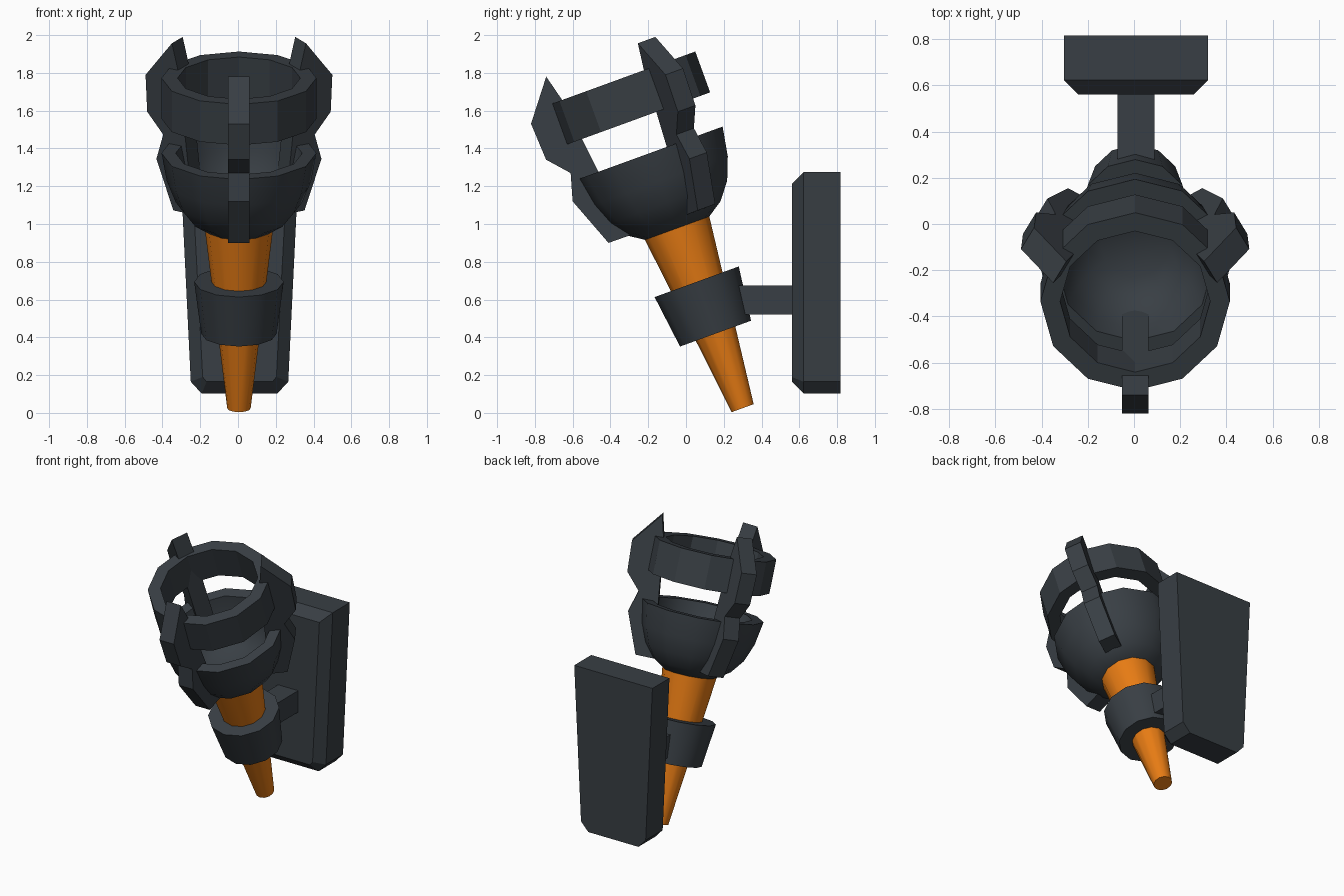
import bpy, bmesh, math
from mathutils import Matrix, Vector

if "Cube" in bpy.data.objects:
    bpy.data.objects.remove(bpy.data.objects["Cube"])

def material(name, col):
    m = bpy.data.materials.new(name)
    m.diffuse_color = (*col, 1)
    m.use_nodes = True
    m.node_tree.nodes["Principled BSDF"].inputs["Base Color"].default_value = m.diffuse_color
    return m

IRON = material("dark iron", (0.040, 0.049, 0.058))
ORANGE = material("orange grip", (0.80, 0.20, 0.007))

# Tilted frame shared by all torch parts: local z runs along the torch
TORCH = Matrix.Translation((0.005, 0.30, 0.025)) @ Matrix.Rotation(math.radians(20), 4, 'X')

def finish(name, bm, mat, matrix=Matrix(), smooth=None):
    bm.transform(matrix)
    bmesh.ops.recalc_face_normals(bm, faces=bm.faces[:])
    me = bpy.data.meshes.new(name)
    bm.to_mesh(me)
    bm.free()
    me.materials.append(mat)
    ob = bpy.data.objects.new(name, me)
    bpy.context.collection.objects.link(ob)
    if smooth:
        bpy.ops.object.select_all(action='DESELECT')
        ob.select_set(True)
        bpy.context.view_layer.objects.active = ob
        bpy.ops.object.shade_smooth_by_angle(angle=math.radians(smooth))
    return ob

def lathe(name, profile, mat, closed=False, sides=12, smooth=None):
    """Turn (radius, height) points about the torch axis; open profiles get capped."""
    bm = bmesh.new()
    rings = []
    for r, z in profile:
        rings.append([bm.verts.new((r * math.sin(2 * math.pi * i / sides),
                                    -r * math.cos(2 * math.pi * i / sides), z))
                      for i in range(sides)])
    pairs = list(zip(rings, rings[1:]))
    if closed:
        pairs.append((rings[-1], rings[0]))
    else:
        bm.faces.new(rings[0])
        bm.faces.new(rings[-1])
    for a, b in pairs:
        for i in range(sides):
            j = (i + 1) % sides
            bm.faces.new((a[i], a[j], b[j], b[i]))
    return finish(name, bm, mat, TORCH, smooth)

def prism(name, outline, depth, mat, matrix):
    """Extrude a flat outline of 3D points along a vector."""
    bm = bmesh.new()
    face = bm.faces.new([bm.verts.new(p) for p in outline])
    new = bmesh.ops.extrude_face_region(bm, geom=[face])["geom"]
    bmesh.ops.translate(bm, vec=Vector(depth),
                        verts=[g for g in new if isinstance(g, bmesh.types.BMVert)])
    return finish(name, bm, mat, matrix)

# Tapered grip and the collar that holds it
lathe("grip", [(0.062, 0), (0.183, 1.03)], ORANGE, smooth=40)
lathe("collar", [(0.20, 0.42), (0.237, 0.712)], IRON, smooth=40)

# Hollow fire bowl
lathe("fire_bowl", [(0.175, 1.01), (0.265, 1.07), (0.335, 1.16), (0.382, 1.28), (0.41, 1.437),
                    (0.335, 1.437), (0.313, 1.34), (0.275, 1.25), (0.22, 1.185), (0.15, 1.14)],
      IRON, smooth=40)

# Upper ring
lathe("upper_ring", [(0.41, 1.63), (0.41, 1.86), (0.325, 1.86), (0.325, 1.63)], IRON, closed=True)

# Three jagged prongs around the bowl and ring
PRONG = [(0.377, 2.005), (0.538, 1.798), (0.528, 1.592), (0.43, 1.481), (0.4715, 1.337),
         (0.368, 1.065), (0.246, 1.064), (0.312, 1.63), (0.34, 1.86)]
W = 0.057
for k, label in enumerate(("front", "right", "left")):
    prism(label + "_prong", [(-W, -r, s) for r, s in PRONG], (2 * W, 0, 0), IRON,
          TORCH @ Matrix.Rotation(math.radians(120 * k), 4, 'Z'))

# Wall plate: tapered outline, cut lower corners, chamfered front
CX, CH = 0.008, 0.063
def plate_outline(y, d):
    half = [(0.20 - d * 0.4, 0.102 + d), (0.258 - d, 0.165 + d * 0.4), (0.312 - d, 1.275 - d)]
    pts = half + [(-x, z) for x, z in reversed(half)]
    return [(CX + x, y, z) for x, z in pts]

bm = bmesh.new()
loops = [[bm.verts.new(p) for p in plate_outline(y, d)]
         for y, d in ((0.817, 0), (0.56 + CH, 0), (0.56, CH))]
bm.faces.new(loops[0])
bm.faces.new(loops[2])
for a, b in zip(loops, loops[1:]):
    for i in range(6):
        j = (i + 1) % 6
        bm.faces.new((a[i], a[j], b[j], b[i]))
finish("wall_plate", bm, IRON)

# Arm joining the collar to the wall plate
prism("mount_arm", [(CX - 0.08, 0.2, 0.52), (CX + 0.08, 0.2, 0.52),
                    (CX + 0.08, 0.2, 0.675), (CX - 0.08, 0.2, 0.675)],
      (0, 0.38, 0), IRON, Matrix())
